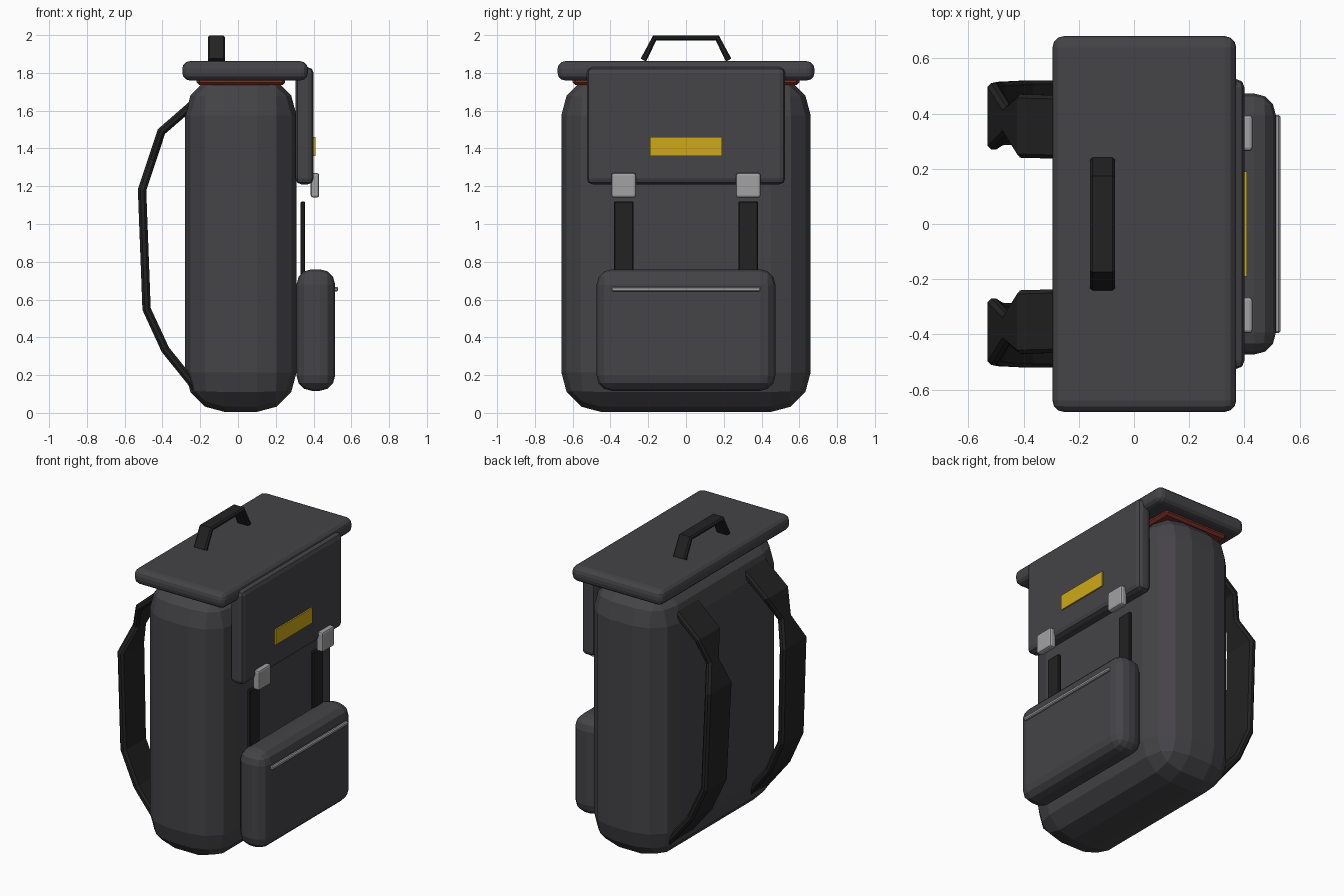
import bpy, bmesh
from mathutils import Vector

if "Cube" in bpy.data.objects:
    bpy.data.objects.remove(bpy.data.objects["Cube"])


def material(name, rgb):
    m = bpy.data.materials.new(name)
    m.diffuse_color = (*rgb, 1)
    m.use_nodes = True
    m.node_tree.nodes["Principled BSDF"].inputs["Base Color"].default_value = m.diffuse_color
    return m


FABRIC = material("charcoal fabric", (0.058, 0.056, 0.062))
WEBBING = material("black webbing", (0.016, 0.016, 0.016))
METAL = material("light metal", (0.36, 0.36, 0.37))
YELLOW = material("yellow label", (0.62, 0.40, 0.008))
RED = material("dark red lining", (0.20, 0.03, 0.02))


def finish(bm, name, mat):
    bmesh.ops.recalc_face_normals(bm, faces=bm.faces[:])
    mesh = bpy.data.meshes.new(name)
    bm.to_mesh(mesh)
    bm.free()
    mesh.materials.append(mat)
    ob = bpy.data.objects.new(name, mesh)
    bpy.context.collection.objects.link(ob)
    return ob


def box(name, mat, x, y, z, bevel=0.0, segments=2):
    """Rounded box from (min, max) ranges."""
    bm = bmesh.new()
    bmesh.ops.create_cube(bm, size=1)
    for v in bm.verts:
        v.co = Vector([(r[0] + r[1]) / 2 + c * (r[1] - r[0])
                       for c, r in zip(v.co, (x, y, z))])
    if bevel:
        bmesh.ops.bevel(bm, geom=bm.edges[:], offset=bevel, segments=segments,
                        profile=0.5, affect='EDGES', clamp_overlap=True)
    return finish(bm, name, mat)


def sweep(name, mat, path, side, thick):
    """Chamfered band swept along (point, width) pairs."""
    bm = bmesh.new()
    side = Vector(side)
    pts = [Vector(p) for p, _ in path]
    rings = []
    for i, (p, (_, w)) in enumerate(zip(pts, path)):
        before = (p - pts[i - 1]).normalized() if i else None
        after = (pts[i + 1] - p).normalized() if i < len(pts) - 1 else None
        t = ((before or after) + (after or before)).normalized()
        up = side.cross(t).normalized()
        a, h, c = w / 2, thick / 2, thick * 0.3
        outline = [(a, h - c), (a - c, h), (c - a, h), (-a, h - c),
                   (-a, c - h), (c - a, -h), (a - c, -h), (a, c - h)]
        rings.append([bm.verts.new(p + side * u + up * v) for u, v in outline])
    for r, s in zip(rings, rings[1:]):
        for k in range(8):
            n = (k + 1) % 8
            bm.faces.new((r[k], r[n], s[n], s[k]))
    bm.faces.new(rings[0])
    bm.faces.new(rings[-1])
    return finish(bm, name, mat)


# Main bag, lining at the mouth, lid and hanging flap
box("bag_body", FABRIC, (-0.28, 0.31), (-0.66, 0.66), (0.005, 1.785), 0.21, 3)
box("mouth_lining", RED, (-0.22, 0.25), (-0.60, 0.60), (1.735, 1.78), 0.015, 1)
box("lid", FABRIC, (-0.295, 0.37), (-0.68, 0.68), (1.76, 1.862), 0.04, 3)
box("front_flap", FABRIC, (0.305, 0.40), (-0.525, 0.525), (1.21, 1.83), 0.03, 2)

# Front pocket with zip, and label on the flap
box("front_pocket", FABRIC, (0.31, 0.514), (-0.473, 0.473), (0.117, 0.76), 0.08, 3)
box("pocket_zip", METAL, (0.505, 0.53), (-0.395, 0.395), (0.643, 0.667), 0.006, 1)
box("label", YELLOW, (0.398, 0.409), (-0.19, 0.19), (1.36, 1.46))

# Paired buckles, closing straps and shoulder straps
for s, tag in ((-1, "right"), (1, "left")):
    ys = s * 0.33
    box("buckle_" + tag, METAL, (0.385, 0.43), (ys - 0.065, ys + 0.065),
        (1.14, 1.27), 0.012, 2)
    box("closing_strap_" + tag, WEBBING, (0.332, 0.356), (ys - 0.052, ys + 0.052),
        (0.66, 1.12), 0.006, 1)
    # The shoulder strap pinches where the webbing twists
    route = [(-0.22, 0.35, 1.65, 0.23), (-0.405, 0.355, 1.49, 0.23),
             (-0.455, 0.375, 1.34, 0.10), (-0.508, 0.39, 1.18, 0.24),
             (-0.484, 0.40, 0.55, 0.23), (-0.385, 0.405, 0.335, 0.23),
             (-0.22, 0.405, 0.13, 0.23)]
    sweep("shoulder_strap_" + tag, WEBBING,
          [((x, s * y, z), w) for x, y, z, w in route], (0, 1, 0), 0.045)

# Carry handle on the lid
sweep("carry_handle", WEBBING,
      [((-0.114, y, z), 0.092) for y, z in
       ((-0.226, 1.868), (-0.166, 1.984), (0.166, 1.984), (0.226, 1.868))],
      (1, 0, 0), 0.032)
